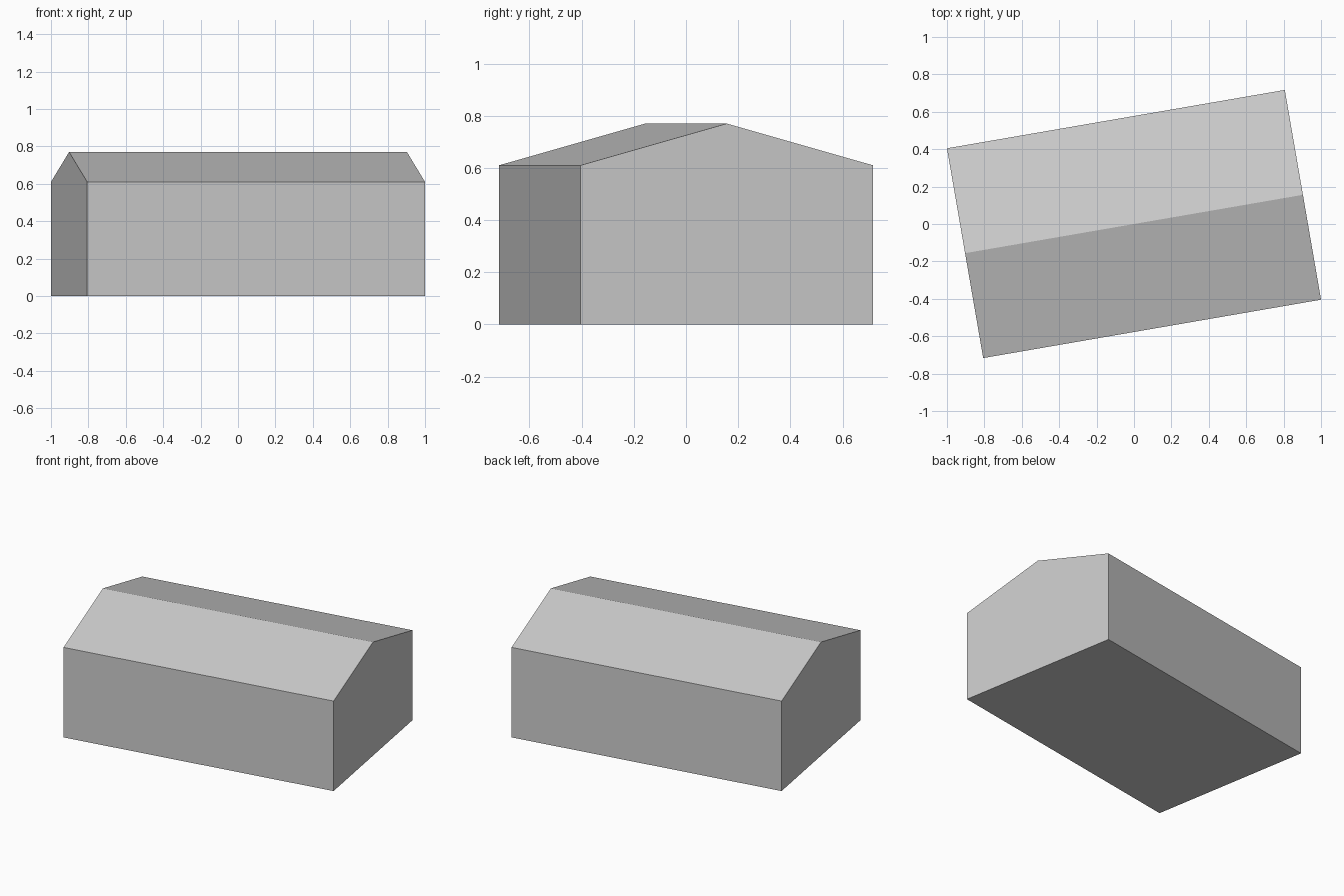
import bpy
import bmesh
import math
from mathutils import Matrix

cube = bpy.data.objects.get("Cube")
if cube:
    bpy.data.objects.remove(cube, do_unlink=True)

LENGTH, WIDTH = 1.833, 1.138
EAVES, RIDGE = 0.61, 0.77
TURN = math.radians(9.8)

# Plain grey for the whole building
grey = bpy.data.materials.new("plain_grey")
grey.use_nodes = True
colour = (0.6, 0.6, 0.6, 1)
grey.diffuse_color = colour
grey.node_tree.nodes["Principled BSDF"].inputs["Base Color"].default_value = colour

# Gable end profile, extruded along the ridge
half = WIDTH / 2
profile = [(-half, 0), (half, 0), (half, EAVES), (0, RIDGE), (-half, EAVES)]
bm = bmesh.new()
gable = bm.faces.new([bm.verts.new((-LENGTH / 2, y, z)) for y, z in profile])
end = bmesh.ops.extrude_face_region(bm, geom=[gable], use_keep_orig=True)
moved = [v for v in end["geom"] if isinstance(v, bmesh.types.BMVert)]
bmesh.ops.translate(bm, verts=moved, vec=(LENGTH, 0, 0))
bmesh.ops.recalc_face_normals(bm, faces=bm.faces)

# Turn the building slightly on its plot
bm.transform(Matrix.Rotation(TURN, 4, "Z"))

mesh = bpy.data.meshes.new("gabled_building")
bm.to_mesh(mesh)
bm.free()
mesh.materials.append(grey)
building = bpy.data.objects.new("gabled_building", mesh)
bpy.context.collection.objects.link(building)
